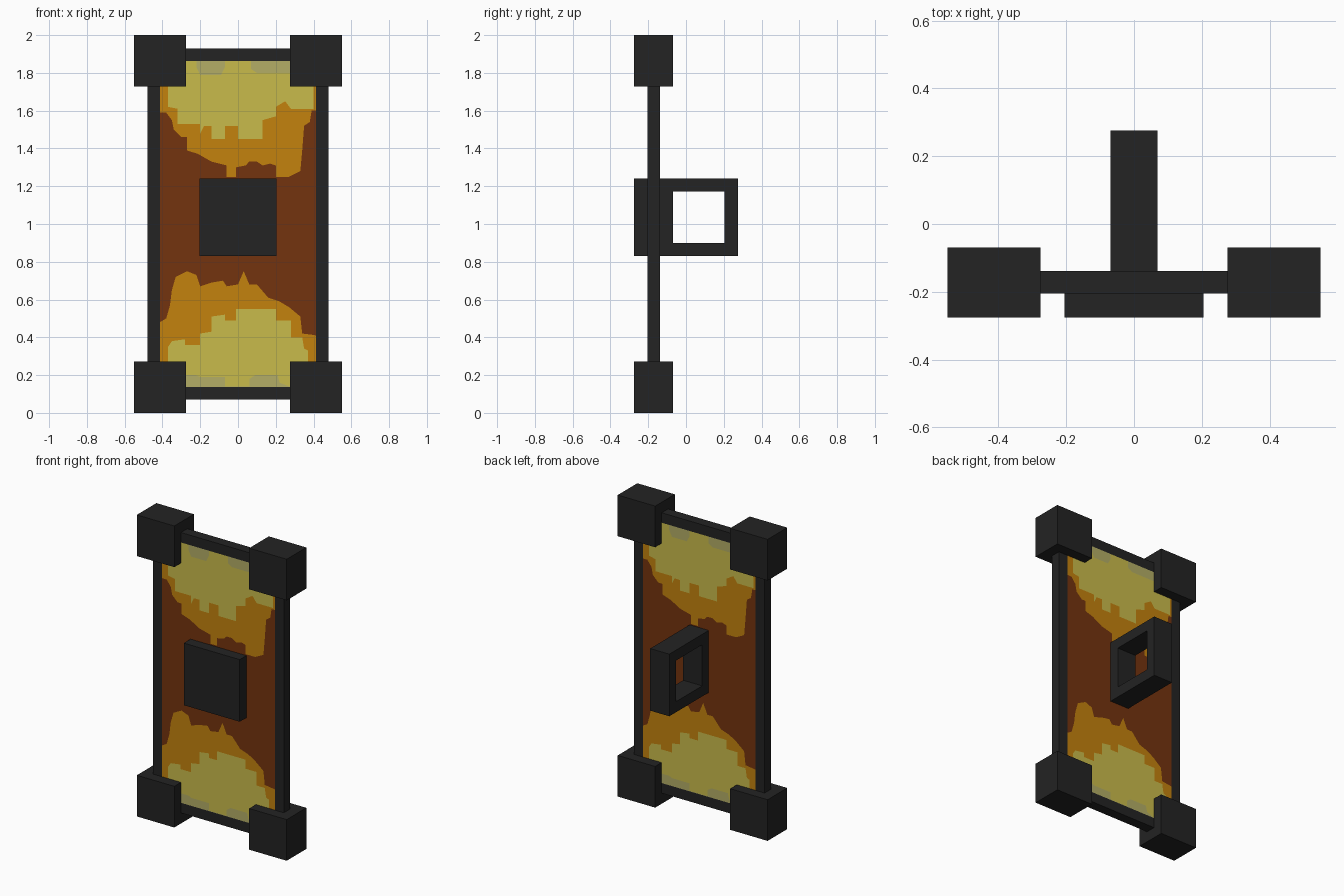
import bpy
import bmesh
from mathutils import Vector

default = bpy.data.objects.get("Cube")
if default:
    bpy.data.objects.remove(default, do_unlink=True)


def to_linear(channel):
    c = channel / 255
    return c / 12.92 if c <= 0.04045 else ((c + 0.055) / 1.055) ** 2.4


def make_material(name, red, green, blue):
    colour = (to_linear(red), to_linear(green), to_linear(blue), 1)
    material = bpy.data.materials.new(name)
    material.use_nodes = True
    material.diffuse_color = colour
    shader = material.node_tree.nodes["Principled BSDF"]
    shader.inputs["Base Color"].default_value = colour
    shader.inputs["Roughness"].default_value = 0.8
    return material


black = make_material("charcoal black", 35, 35, 35)
brown = make_material("rust brown", 116, 51, 14)
amber = make_material("amber", 196, 130, 13)
yellow = make_material("pale yellow", 201, 187, 75)
tan = make_material("dull tan", 180, 174, 102)


def finish(name, bm, materials):
    mesh = bpy.data.meshes.new(name)
    bm.to_mesh(mesh)
    bm.free()
    for material in materials:
        mesh.materials.append(material)
    part = bpy.data.objects.new(name, mesh)
    bpy.context.collection.objects.link(part)
    return part


def box(name, low, high):
    bm = bmesh.new()
    bmesh.ops.create_cube(bm, size=1)
    low, high = Vector(low), Vector(high)
    bmesh.ops.scale(bm, vec=high - low, verts=bm.verts)
    bmesh.ops.translate(bm, vec=(low + high) / 2, verts=bm.verts)
    return finish(name, bm, [black])


def ring(name, outer, inner, depth, place):
    """Rectangular ring; place(u, v, d) turns ring coordinates into a point."""
    bm = bmesh.new()

    def loop(rect, d):
        left, bottom, right, top = rect
        corners = ((left, bottom), (right, bottom), (right, top), (left, top))
        return [bm.verts.new(place(u, v, d)) for u, v in corners]

    loops = [loop(outer, depth[0]), loop(outer, depth[1]),
             loop(inner, depth[1]), loop(inner, depth[0])]
    for a, b in zip(loops, loops[1:] + loops[:1]):
        for i in range(4):
            j = (i + 1) % 4
            bm.faces.new((a[i], a[j], b[j], b[i]))
    bmesh.ops.recalc_face_normals(bm, faces=bm.faces)
    return finish(name, bm, [black])


# Panel extents shared by the frame and the painted skins
HALF, BOTTOM, TOP = 0.414, 0.137, 1.864
FRONT, BACK = -0.205, -0.138

# Rim around the panel
ring("frame_rim", (-0.48, 0.07, 0.48, 1.93), (-HALF, BOTTOM, HALF, TOP),
     (FRONT, BACK), lambda u, v, d: (u, d, v))

# Corner blocks
for side, x in (("right", -0.55), ("left", 0.275)):
    for level, z in (("bottom", 0), ("top", 1.727)):
        box(f"{level}_{side}_corner_block",
            (x, -0.275, z), (x + 0.275, -0.07, z + 0.273))

# Centre boss and the looped grip behind it
box("centre_boss", (-0.205, -0.275, 0.83), (0.205, FRONT, 1.242))
ring("grip_loop", (BACK, 0.83, 0.275, 1.242), (-0.07, 0.9, 0.205, 1.173),
     (-0.07, 0.07), lambda u, v, d: (d, u, v))

# Colour borders across the panel, as x and z in hundredths
tan_low = [(-42, 14), (-28, 14), (-28, 20), (-22, 20), (-20, 19), (-7, 19),
           (-7, 14), (6, 14), (6, 18), (9, 20), (21, 20), (22, 16),
           (27, 14), (42, 14)]
yellow_low = [(-42, 14), (-37, 14), (-37, 35), (-35, 38), (-28, 39),
              (-28, 36), (-20, 36), (-20, 42), (-14, 43), (-14, 51),
              (-7, 52), (-7, 49), (-1, 49), (-1, 55), (20, 55), (20, 49),
              (28, 49), (28, 40), (34, 40), (35, 34), (37, 33), (37, 14),
              (42, 14)]
amber_low = [(-42, 48), (-38, 50), (-36, 57), (-35, 65), (-33, 72),
             (-27, 75), (-22, 73), (-20, 67), (-14, 69), (-8, 70), (-6, 67),
             (0, 68), (3, 75), (6, 68), (10, 68), (16, 61), (22, 59),
             (27, 56), (33, 51), (34, 42), (42, 41)]
amber_high = [(-42, 159), (-38, 159), (-35, 155), (-34, 150), (-30, 146),
              (-27, 146), (-27, 139), (-21, 137), (-14, 133), (-6, 131),
              (-6, 125), (-1, 125), (-1, 130), (4, 131), (6, 133), (10, 133),
              (13, 131), (17, 132), (20, 131), (20, 125), (27, 125),
              (33, 128), (34, 139), (35, 152), (38, 154), (39, 160),
              (42, 160)]
yellow_high = [(-42, 187), (-37, 187), (-37, 162), (-32, 161), (-32, 153),
               (-20, 153), (-20, 148), (-18, 152), (-14, 152), (-14, 145),
               (-7, 145), (-7, 152), (0, 152), (0, 145), (13, 145),
               (13, 155), (20, 157), (20, 162), (25, 165), (28, 161),
               (40, 161), (40, 187), (42, 187)]
tan_high = [(-42, 187), (-22, 187), (-22, 183), (-20, 179), (-9, 179),
            (-7, 183), (-7, 187), (7, 187), (7, 182), (10, 180), (28, 180),
            (28, 187), (42, 187)]
borders = [tan_low, yellow_low, amber_low, amber_high, yellow_high, tan_high]
paints = [brown, amber, yellow, tan]
band_paint = [3, 2, 1, 0, 1, 2, 3]


def heights(start, end, x):
    """Border heights at x, taken from the segment spanning start to end."""
    levels = [BOTTOM]
    for border in borders:
        for (x0, z0), (x1, z1) in zip(border, border[1:]):
            if x0 < x1 and x0 <= start and x1 >= end:
                z = (z0 + (z1 - z0) * (x - x0) / (x1 - x0)) / 100
                levels.append(min(max(z, levels[-1]), TOP))
                break
    return levels + [TOP]


def painted_skin(name, y, facing):
    """Strips between the colour borders; facing turns the art around."""
    bm = bmesh.new()
    stops = sorted({x for border in borders for x, z in border})
    for start, end in zip(stops, stops[1:]):
        lows, highs = heights(start, end, start), heights(start, end, end)
        xa, xb = (max(-HALF, min(HALF, x / 100)) * facing for x in (start, end))
        for i, paint in enumerate(band_paint):
            corners = [(xa, y, lows[i]), (xb, y, highs[i]),
                       (xb, y, highs[i + 1]), (xa, y, lows[i + 1])]
            corners = list(dict.fromkeys(corners))
            if len(corners) > 2:
                face = bm.faces.new([bm.verts.new(c) for c in corners])
                face.material_index = paint
    bmesh.ops.remove_doubles(bm, verts=bm.verts, dist=0.00001)
    return finish(name, bm, paints)


# Painted panel, the same artwork on each side
painted_skin("front_panel", FRONT, 1)
painted_skin("back_panel", BACK, -1)
